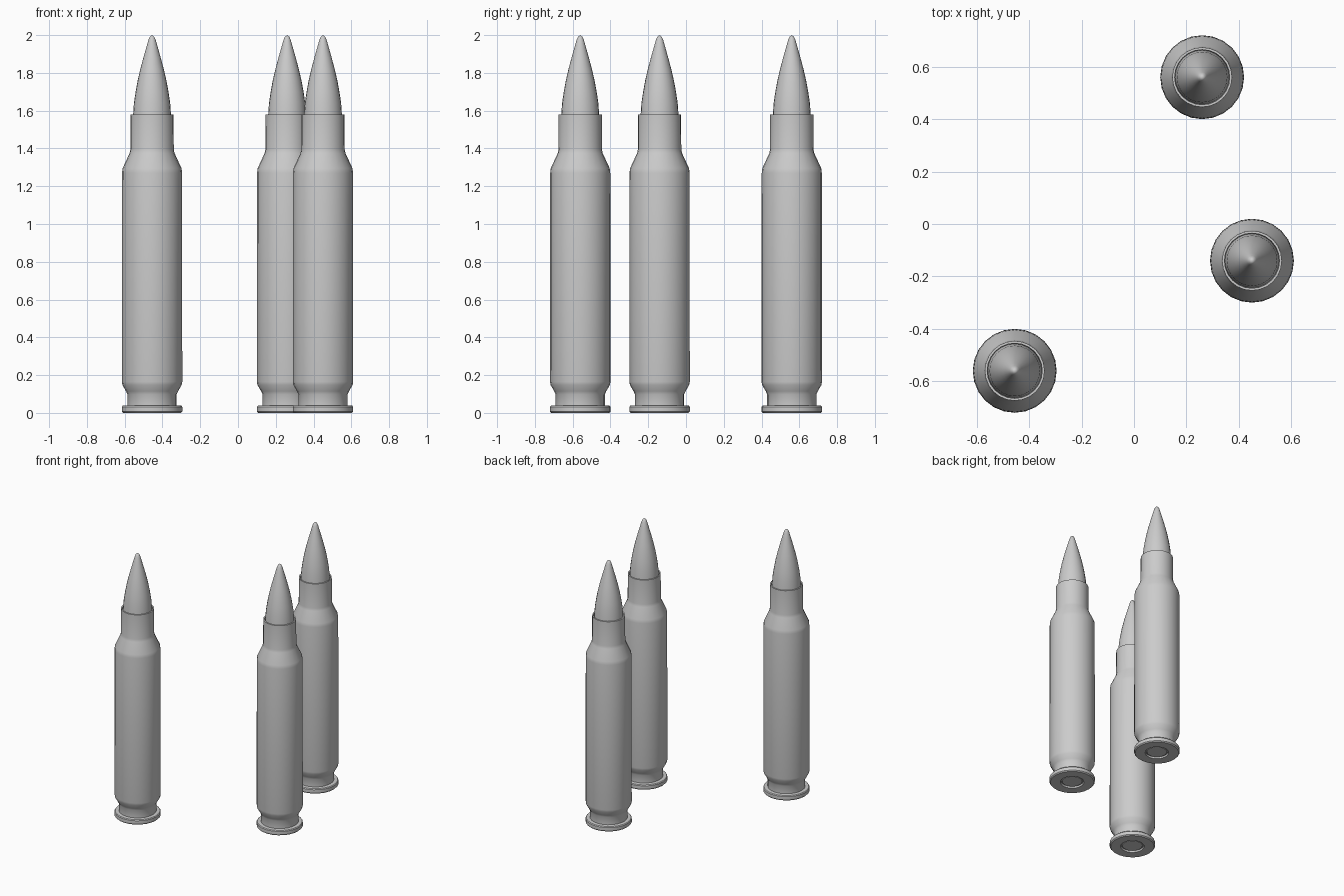
import bpy, math

if "Cube" in bpy.data.objects:
    bpy.data.objects.remove(bpy.data.objects["Cube"])

SIDES = 24
SPOTS = [(-0.455, -0.56), (0.26, 0.56), (0.45, -0.14)]

# (radius, height) profiles, listed from the bottom axis point upwards
CASE = [(0, 0.006), (0.07, 0.006), (0.073, 0.012), (0.08, 0.012), (0.083, 0),
        (0.153, 0), (0.16, 0.007), (0.16, 0.032), (0.155, 0.038), (0.13, 0.04),
        (0.13, 0.098), (0.138, 0.115), (0.157, 0.148), (0.16, 0.165),
        (0.159, 1.27), (0.156, 1.295), (0.119, 1.375), (0.115, 1.395),
        (0.114, 1.58), (0.105, 1.58), (0.103, 1.54)]
BULLET = [(0.103, 1.54), (0.1, 1.58), (0.096, 1.64), (0.087, 1.70),
          (0.076, 1.76), (0.062, 1.82), (0.046, 1.88), (0.029, 1.94),
          (0.019, 1.975), (0.012, 1.991), (0, 2.0)]


def lathe(name, profile, spot):
    """Spin a profile around the vertical axis; zero radius makes a pole."""
    verts, rings, faces = [], [], []
    for r, z in profile:
        start = len(verts)
        count = SIDES if r > 0 else 1
        for i in range(count):
            a = math.tau * i / SIDES
            verts.append((r * math.cos(a), r * math.sin(a), z))
        rings.append([start + i % count for i in range(SIDES)])
    for low, high in zip(rings, rings[1:]):
        for i in range(SIDES):
            j = (i + 1) % SIDES
            quad = [low[i], low[j], high[j], high[i]]
            faces.append(list(dict.fromkeys(quad)))
    mesh = bpy.data.meshes.new(name)
    mesh.from_pydata(verts, [], faces)
    mesh.update()
    obj = bpy.data.objects.new(name, mesh)
    obj.location = (*spot, 0)
    bpy.context.collection.objects.link(obj)
    bpy.ops.object.select_all(action='DESELECT')
    obj.select_set(True)
    bpy.context.view_layer.objects.active = obj
    bpy.ops.object.shade_smooth_by_angle(angle=math.radians(35))
    return obj


# Three standing cartridges, each a necked case with a pointed bullet
for n, spot in enumerate(SPOTS, 1):
    lathe(f"case_{n}", CASE, spot)
    lathe(f"bullet_{n}", BULLET, spot)
